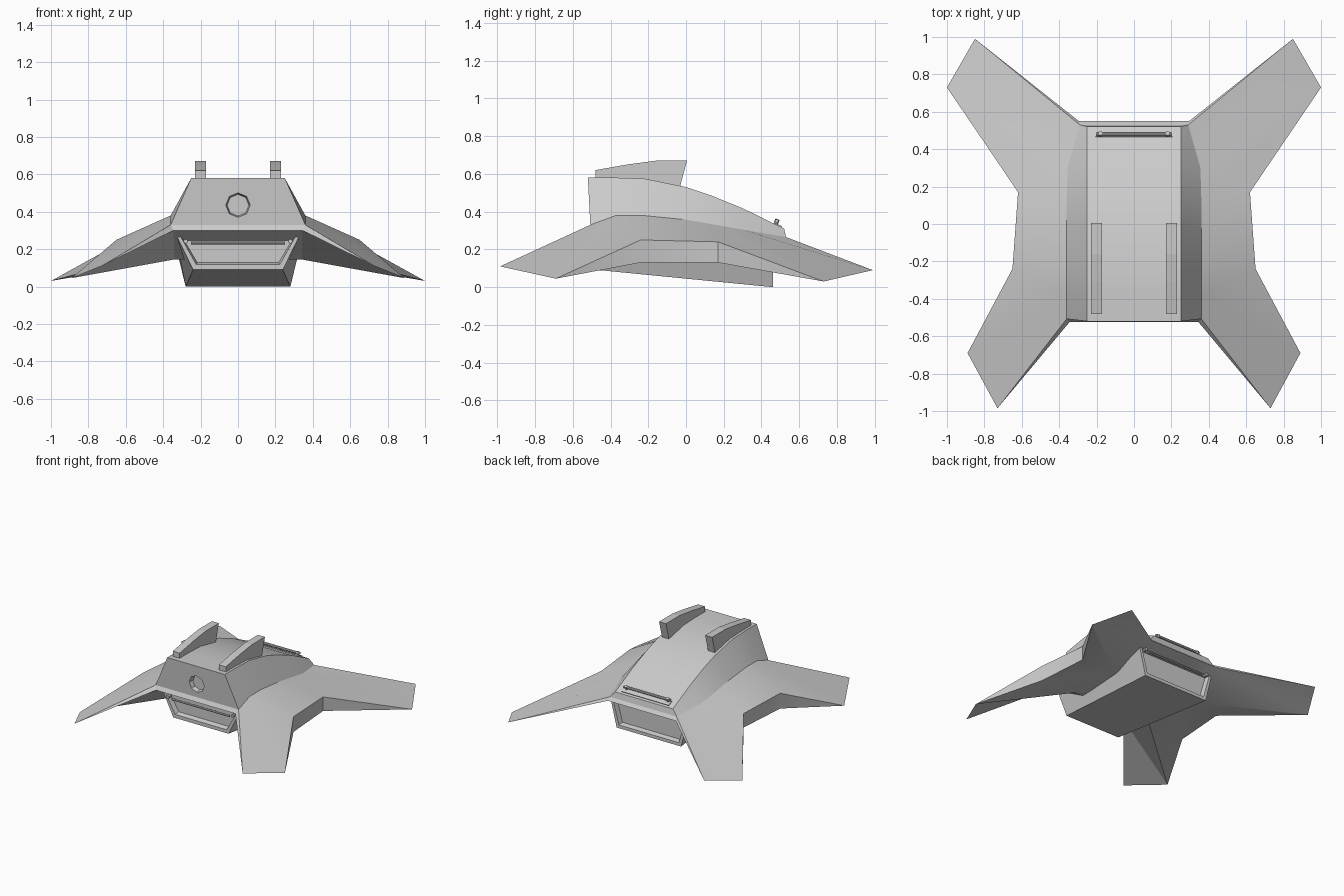
import bpy, bmesh, math
from mathutils import Vector

if "Cube" in bpy.data.objects:
    bpy.data.objects.remove(bpy.data.objects["Cube"])


def finish(name, bm, angle=None):
    bmesh.ops.recalc_face_normals(bm, faces=bm.faces)
    me = bpy.data.meshes.new(name)
    bm.to_mesh(me)
    bm.free()
    ob = bpy.data.objects.new(name, me)
    bpy.context.collection.objects.link(ob)
    if angle:
        bpy.ops.object.select_all(action='DESELECT')
        ob.select_set(True)
        bpy.context.view_layer.objects.active = ob
        bpy.ops.object.shade_smooth_by_angle(angle=math.radians(angle))
    return ob


def rod(name, p, q, r, sides=8):
    p, q = Vector(p), Vector(q)
    bm = bmesh.new()
    bmesh.ops.create_cone(bm, cap_ends=True, segments=sides, radius1=r, radius2=r, depth=(q - p).length)
    ob = finish(name, bm)
    ob.location = (p + q) / 2
    ob.rotation_euler = (q - p).to_track_quat('Z', 'Y').to_euler()
    return ob


# upper hull with four swept wings: one half, mirrored
# stations: y of top, top z, then base x, y, z
stations = [(-.52, .58, .36, -.507, .33), (-.37, .58, .36, -.37, .38),
            (-.22, .575, .36, -.23, .38), (0, .53, .36, 0, .357),
            (.13, .487, .36, .13, .335), (.30, .418, .355, .30, .305),
            (.52, .31, .29, .53, .265)]
P = {}
for i, (y, z, bx, by, bz) in enumerate(stations):
    P[f'C{i}'] = (0, y, z)
    P[f'T{i}'] = (.25, y, z)
    P[f'B{i}'] = (bx, by, bz)
P.update(E=(0, -.507, .33), F=(0, .53, .265), D1=(0, -.525, .30), D2=(0, .55, .24),
         R1=(.345, -.525, .30), R2=(.295, .55, .24),
         t1=(.73, -.985, .11), t2=(.89, -.69, .045), m1=(.65, -.24, .25), m2=(.62, .17, .24),
         t3=(1, .73, .03), t4=(.85, .99, .09), b1=(.65, -.24, .13), b2=(.62, .17, .13),
         I1=(.34, -.24, .145), I2=(.34, .17, .145), J1=(0, -.24, .145), J2=(0, .17, .145))
faces = [f'C{i} T{i} T{i+1} C{i+1}' for i in range(6)]
faces += [f'T{i} B{i} B{i+1} T{i+1}' for i in range(6)]
faces += ['C0 T0 B0 E', 'E B0 R1 D1', 'C6 T6 B6 F', 'F B6 R2 D2',
          'B0 t1 t2 B1', 'B1 t2 m1 B2', 'B2 m1 m2 B4 B3', 'B4 m2 t3 B5', 'B5 t3 t4 B6',
          'B0 R1 t1', 't2 m1 b1', 'm1 m2 b2 b1', 'm2 t3 b2', 't4 R2 B6',
          'R1 t1 t2', 'R1 t2 I1', 't2 b1 I1', 'b1 b2 I2 I1', 'b2 t3 I2', 't3 R2 I2', 't3 t4 R2',
          'D1 R1 I1 J1', 'J1 I1 I2 J2', 'J2 I2 R2 D2']
bm = bmesh.new()
V = {k: bm.verts.new(c) for k, c in P.items()}
for f in faces:
    bm.faces.new([V[k] for k in f.split()])
hull = finish('winged_hull', bm, 25)
hull.modifiers.new('mirror', 'MIRROR')

# octagonal recess in the front plate
bm = bmesh.new()
bmesh.ops.create_cone(bm, cap_ends=True, segments=8, radius1=.058, radius2=.074, depth=.08)
cutter = finish('port_cutter', bm)
cutter.location = (0, -.515, .435)
cutter.rotation_euler = (math.pi / 2, 0, 0)
cutter.hide_render = True
cutter.hide_set(True)
cut = hull.modifiers.new('port', 'BOOLEAN')
cut.operation = 'DIFFERENCE'
cut.object = cutter
cut.solver = 'EXACT'

# lower body with a recessed panel at each end
bm = bmesh.new()
ends = []
for y, bw, bz, tw, tz in ((-.46, .24, .09, .335, .285), (.46, .28, 0, .34, .245)):
    ends.append([bm.verts.new(c) for c in ((-bw, y, bz), (bw, y, bz), (tw, y, tz), (-tw, y, tz))])
panels = [bm.faces.new(e) for e in ends]
for i in range(4):
    j = (i + 1) % 4
    bm.faces.new((ends[0][i], ends[0][j], ends[1][j], ends[1][i]))
bmesh.ops.recalc_face_normals(bm, faces=bm.faces)
for p in panels:
    bmesh.ops.inset_individual(bm, faces=[p], thickness=.032, depth=0)
    bmesh.ops.inset_individual(bm, faces=[p], thickness=.012, depth=-.035)
finish('lower_body', bm)

# rail and bolts over each end panel
for s, z, tag in ((-1, .232, 'front'), (1, .20, 'back')):
    rod(tag + '_rail', (-.25, s * .462, z), (.25, s * .462, z), .008)
    for x in (-.28, .28):
        rod(tag + '_bolt', (x, s * .44, z + .01), (x, s * .472, z + .01), .012)

# pair of roof fins
profile = [(-.48, .56), (-.48, .62), (-.31, .65), (-.16, .67), (.005, .67), (-.035, .52)]
for x in (-.2, .2):
    bm = bmesh.new()
    f = bm.faces.new([bm.verts.new((x - .03, y, z)) for y, z in profile])
    ext = bmesh.ops.extrude_face_region(bm, geom=[f])['geom']
    bmesh.ops.translate(bm, vec=(.06, 0, 0), verts=[g for g in ext if isinstance(g, bmesh.types.BMVert)])
    finish('roof_fin', bm)

# handrail on a thin plate at the rear of the roof
bm = bmesh.new()
bmesh.ops.create_cube(bm, size=1)
bmesh.ops.scale(bm, vec=(.41, .045, .012), verts=bm.verts)
plate = finish('rail_plate', bm)
plate.location = (0, .485, .327)
plate.rotation_euler = (math.radians(-26), 0, 0)
rod('roof_rail', (-.2, .48, .35), (.2, .48, .35), .01)
for x in (-.18, .18):
    rod('rail_post', (x, .47, .32), (x, .485, .36), .012)
